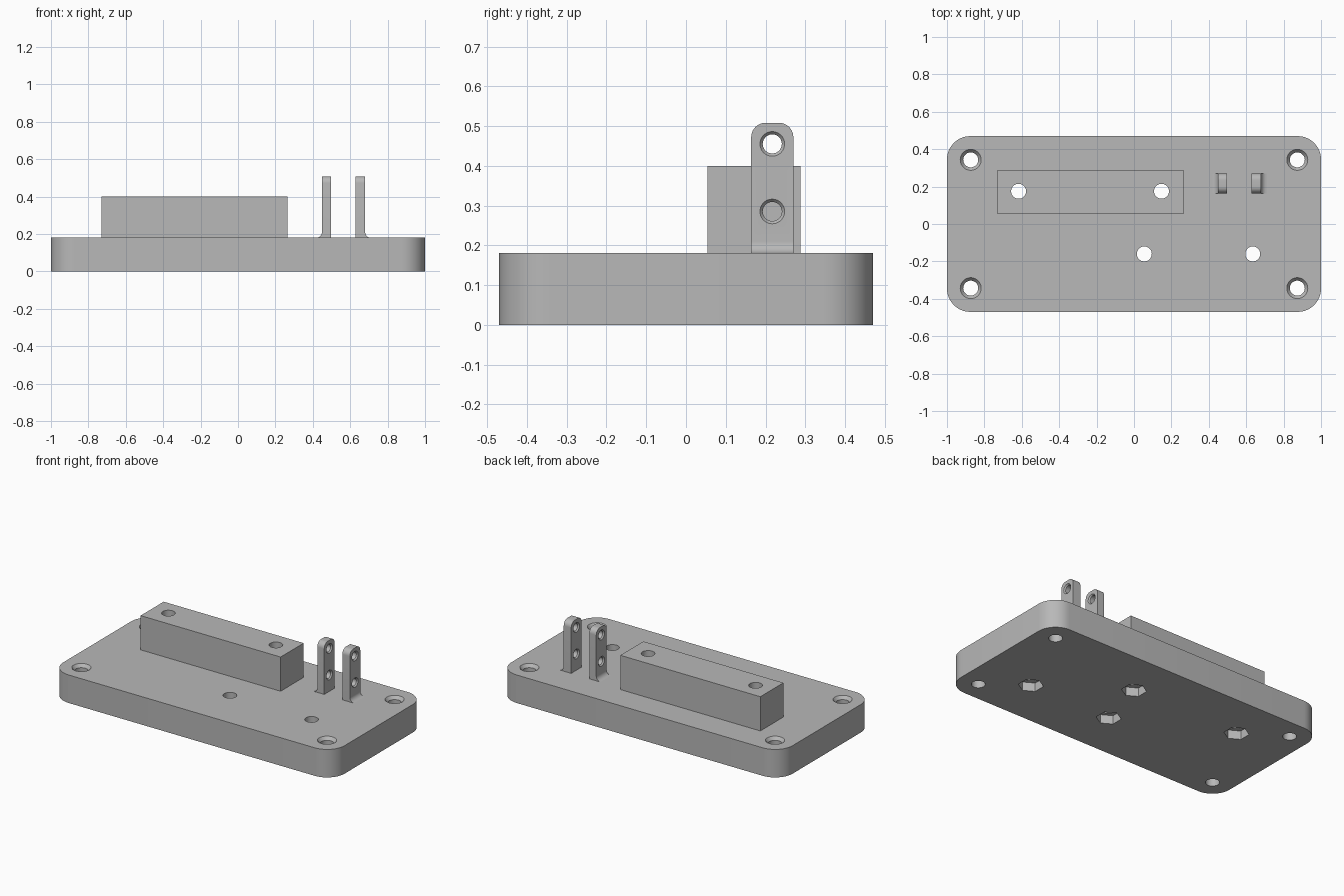
import bpy, bmesh, math
from mathutils import Matrix, Vector

default = bpy.data.objects.get("Cube")
if default:
    bpy.data.objects.remove(default, do_unlink=True)

grey = bpy.data.materials.new("plain grey")
grey.use_nodes = True
colour = (0.48, 0.48, 0.48, 1)
grey.diffuse_color = colour
grey.node_tree.nodes["Principled BSDF"].inputs["Base Color"].default_value = colour

TOP = 0.18          # top of the base plate
BLOCK_TOP = 0.4
HOLE = 0.04


def make_object(name, bm):
    bmesh.ops.recalc_face_normals(bm, faces=bm.faces)
    mesh = bpy.data.meshes.new(name)
    bm.to_mesh(mesh)
    bm.free()
    obj = bpy.data.objects.new(name, mesh)
    bpy.context.collection.objects.link(obj)
    mesh.materials.append(grey)
    return obj


def box(x0, x1, y0, y1, z0, z1):
    bm = bmesh.new()
    bmesh.ops.create_cube(bm, size=1)
    bmesh.ops.scale(bm, vec=(x1 - x0, y1 - y0, z1 - z0), verts=bm.verts)
    bmesh.ops.translate(bm, vec=((x0 + x1) / 2, (y0 + y1) / 2, (z0 + z1) / 2), verts=bm.verts)
    return bm


def round_edges(bm, edges, radius):
    bmesh.ops.bevel(bm, geom=edges, offset=radius, segments=10, profile=0.5,
                    affect='EDGES', clamp_overlap=True)


def turned(profile, sides=48, start=0.0, matrix=Matrix()):
    """Closed solid turned round z from (radius, height) pairs."""
    bm = bmesh.new()
    rings = []
    for r, h in profile:
        angles = [start + 2 * math.pi * i / sides for i in range(sides)]
        rings.append([bm.verts.new(matrix @ Vector((r * math.cos(a), r * math.sin(a), h)))
                      for a in angles])
    for low, high in zip(rings, rings[1:]):
        for i in range(sides):
            j = (i + 1) % sides
            bm.faces.new((low[i], low[j], high[j], high[i]))
    bm.faces.new(rings[0][::-1])
    bm.faces.new(rings[-1])
    return bm


def cut(obj, tool_bm):
    tool = make_object("cutter", tool_bm)
    tool.hide_render = True
    mod = obj.modifiers.new("cut", 'BOOLEAN')
    mod.operation = 'DIFFERENCE'
    mod.solver = 'EXACT'
    mod.object = tool
    bpy.context.view_layer.objects.active = obj
    bpy.ops.object.modifier_apply(modifier=mod.name)
    mesh = tool.data
    bpy.data.objects.remove(tool, do_unlink=True)
    bpy.data.meshes.remove(mesh)


def finish(obj):
    bpy.ops.object.select_all(action='DESELECT')
    obj.select_set(True)
    bpy.context.view_layer.objects.active = obj
    bpy.ops.object.shade_smooth_by_angle(angle=math.radians(30))


# Base plate with rounded upright corners
bm = box(-1, 1, -0.47, 0.47, 0, TOP)
round_edges(bm, [e for e in bm.edges
                 if abs(e.verts[0].co.z - e.verts[1].co.z) > 0.1], 0.125)
base = make_object("base_plate", bm)

# Raised block
block = make_object("raised_block", box(-0.73, 0.265, 0.054, 0.288, TOP, BLOCK_TOP))

# Countersunk corner holes
sink = [(HOLE, -0.1), (HOLE, TOP - 0.02), (0.056, TOP), (0.056, TOP + 0.1)]
for x in (-0.873, 0.873):
    for y in (-0.343, 0.343):
        cut(base, turned(sink, matrix=Matrix.Translation((x, y, 0))))

# Bolt holes with hexagonal nut pockets underneath
block_holes = [(-0.617, 0.175), (0.147, 0.175)]
plate_holes = [(0.055, -0.16), (0.635, -0.16)]
for x, y in block_holes + plate_holes:
    place = Matrix.Translation((x, y, 0))
    cut(base, turned([(HOLE, -0.1), (HOLE, 0.6)], matrix=place))
    cut(base, turned([(0.073, -0.1), (0.073, 0.055)], 6, math.pi / 2, place))
for x, y in block_holes:
    cut(block, turned([(HOLE, -0.1), (HOLE, 0.6)], matrix=Matrix.Translation((x, y, 0))))


# Upright lugs, each with a curved foot on its outer side
def lug(name, inner, outer):
    side = 1 if outer > inner else -1
    foot, height, y0, y1 = 0.03, 0.508, 0.164, 0.27
    outline = [(inner, TOP), (inner, height), (outer, height)]
    for i in range(9):
        a = math.pi / 2 * i / 8
        outline.append((outer + side * foot * (1 - math.cos(a)),
                        TOP + foot * (1 - math.sin(a))))
    bm = bmesh.new()
    face = bm.faces.new([bm.verts.new((x, y0, z)) for x, z in outline])
    grown = bmesh.ops.extrude_face_region(bm, geom=[face])["geom"]
    bmesh.ops.translate(bm, vec=(0, y1 - y0, 0),
                        verts=[v for v in grown if isinstance(v, bmesh.types.BMVert)])
    round_edges(bm, [e for e in bm.edges
                     if all(v.co.z > height - 0.001 for v in e.verts)
                     and abs(e.verts[0].co.x - e.verts[1].co.x) > 0.01], 0.036)
    obj = make_object(name, bm)
    # Cross holes, chamfered on both faces
    half = abs(outer - inner) / 2
    wide, narrow, depth = 0.031, 0.024, 0.008
    drill = [(wide, -half - 0.05), (wide, -half), (narrow, depth - half),
             (narrow, half - depth), (wide, half), (wide, half + 0.05)]
    for z in (0.285, 0.455):
        place = (Matrix.Translation(((inner + outer) / 2, 0.217, z))
                 @ Matrix.Rotation(math.pi / 2, 4, 'Y'))
        cut(obj, turned(drill, matrix=place))
    return obj


lugs = [lug("right_lug", 0.498, 0.449), lug("left_lug", 0.627, 0.68)]

for part in [base, block] + lugs:
    finish(part)
